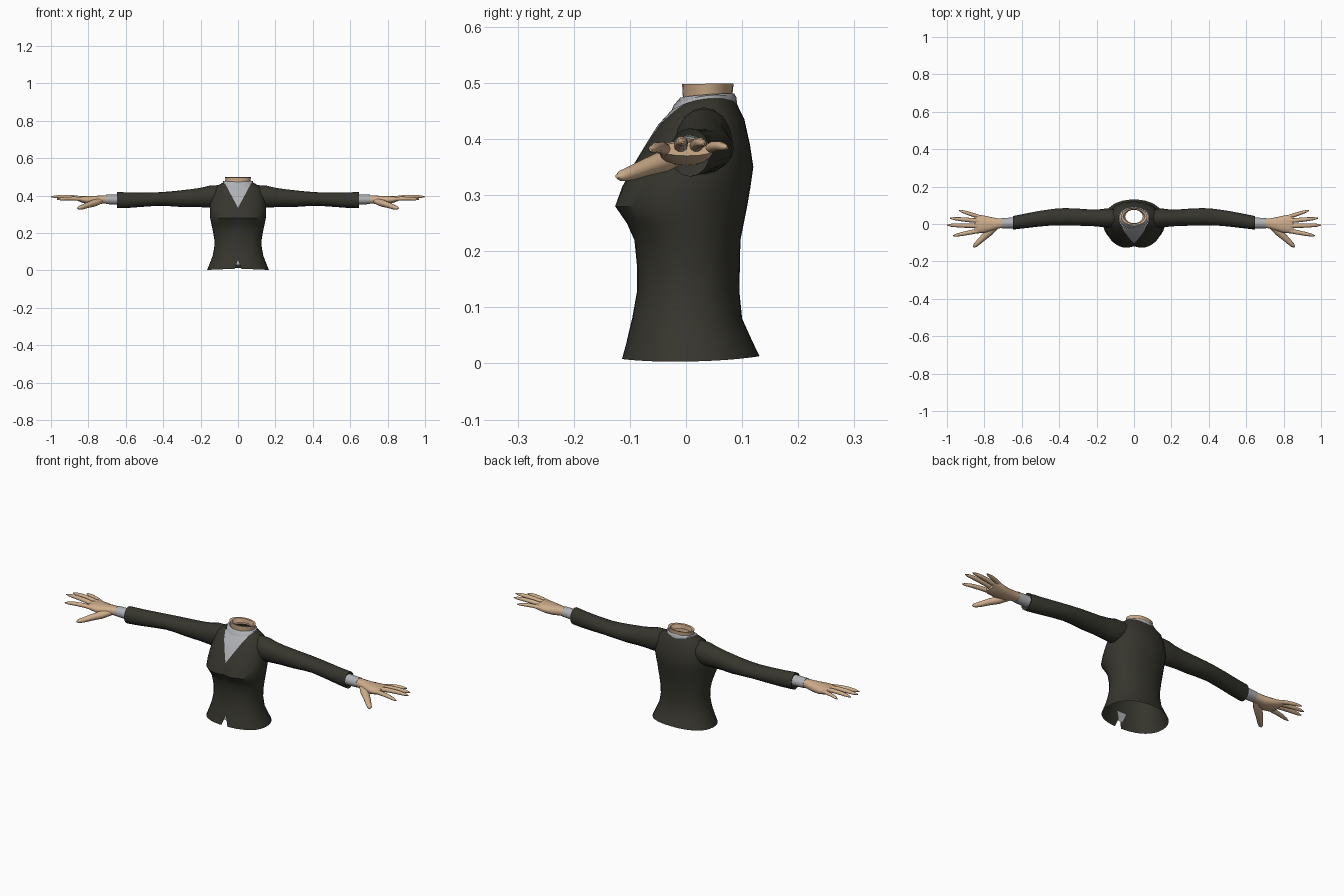
import bpy, bmesh, math
from mathutils import Vector


def material(name, rgb):
    m = bpy.data.materials.new(name)
    m.diffuse_color = (*rgb, 1)
    return m


JACKET = material("dark olive cloth", (0.037, 0.036, 0.027))
SHIRT = material("pale grey shirt", (0.43, 0.44, 0.46))
SKIN = material("skin", (0.62, 0.42, 0.26))


def oval(n, power=2.0):
    """Unit superellipse points, starting at +x."""
    pts = []
    for i in range(n):
        a = 2 * math.pi * i / n
        c, s = math.cos(a), math.sin(a)
        pts.append((math.copysign(abs(c) ** (2 / power), c),
                    math.copysign(abs(s) ** (2 / power), s)))
    return pts


def loft(bm, rings, cap_start=False, cap_end=False):
    """Skin a list of closed rings with quads."""
    rows = [[bm.verts.new(p) for p in r] for r in rings]
    n = len(rows[0])
    for a, b in zip(rows, rows[1:]):
        for i in range(n):
            j = (i + 1) % n
            bm.faces.new((a[i], a[j], b[j], b[i]))
    if cap_start:
        bm.faces.new(rows[0][::-1])
    if cap_end:
        bm.faces.new(rows[-1])


def finish(bm, name, mats, mirror=False, angle=45):
    bmesh.ops.recalc_face_normals(bm, faces=bm.faces[:])
    me = bpy.data.meshes.new(name)
    bm.to_mesh(me)
    bm.free()
    ob = bpy.data.objects.new(name, me)
    bpy.context.collection.objects.link(ob)
    for m in mats:
        me.materials.append(m)
    if mirror:
        mod = ob.modifiers.new("mirror", 'MIRROR')
        mod.use_mirror_merge = False
    bpy.ops.object.select_all(action='DESELECT')
    ob.select_set(True)
    bpy.context.view_layer.objects.active = ob
    bpy.ops.object.shade_smooth_by_angle(angle=math.radians(angle))
    return ob


def upright_ring(zf, zb, hw, yf, yb, arch=0.0, dent=0.0, n=36, power=2.2):
    """Ring around z: front and back heights, raised sides, centre dent in front."""
    ring = []
    for u, v in oval(n, power):
        x = hw * u
        y = (yf + yb) / 2 + v * (yb - yf) / 2
        z = (zf + zb) / 2 + v * (zb - zf) / 2 + arch * u * u
        if v < 0:
            y += dent * math.exp(-(x / 0.03) ** 2)
        ring.append((x, y, z))
    return ring


def arm_ring(x, cy, cz, hy, hz, n=16, power=2.0):
    return [(x, cy + u * hy, cz + v * hz) for u, v in oval(n, power)]


def tube(bm, pts, radii, flat=0.9, n=10):
    """Tapered tube through points, for fingers."""
    pts = [Vector(p) for p in pts]
    rings = []
    for i, p in enumerate(pts):
        d = (pts[min(i + 1, len(pts) - 1)] - pts[max(i - 1, 0)]).normalized()
        side = Vector((0, 0, 1)).cross(d).normalized()
        up = d.cross(side)
        rings.append([p + (side * u + up * v * flat) * radii[i] for u, v in oval(n)])
    loft(bm, rings, True, True)


def cut_front(bm, apex, slope, zmin, zmax):
    """Cut two slanted lines x = +-slope * (z - apex) into the front faces."""
    for s in (1, -1):
        faces = [f for f in bm.faces if f.calc_center_median().y < 0.03
                 and zmin < f.calc_center_median().z < zmax]
        geom = set(faces)
        for f in faces:
            geom.update(f.edges)
            geom.update(f.verts)
        bmesh.ops.bisect_plane(bm, geom=list(geom), dist=1e-5,
                               plane_co=(0, 0, apex), plane_no=(1, 0, -s * slope))


# Jacket body: hem, waist, bust and shoulders
bm = bmesh.new()
loft(bm, [upright_ring(*r) for r in (
    (0.008, 0.013, 0.165, -0.115, 0.131, -0.007),
    (0.035, 0.04, 0.151, -0.107, 0.118),
    (0.08, 0.08, 0.135, -0.096, 0.100),
    (0.13, 0.13, 0.126, -0.087, 0.095),
    (0.17, 0.17, 0.127, -0.087, 0.096),
    (0.22, 0.22, 0.136, -0.092, 0.097),
    (0.25, 0.25, 0.143, -0.110, 0.103, 0, 0.008),
    (0.28, 0.28, 0.149, -0.133, 0.109, 0, 0.014),
    (0.315, 0.315, 0.151, -0.118, 0.115, 0, 0.008),
    (0.35, 0.35, 0.150, -0.096, 0.120),
    (0.39, 0.39, 0.143, -0.072, 0.114),
    (0.425, 0.435, 0.122, -0.050, 0.104, 0.015),
    (0.45, 0.466, 0.080, -0.027, 0.089, 0.013))])

# Shirt front in the V neckline, and an open notch at the hem
cut_front(bm, 0.335, 0.535, 0.3, 0.6)
cut_front(bm, 0.058, -0.36, -1, 0.08)
notch = []
for f in bm.faces:
    c = f.calc_center_median()
    if c.y < 0.03 and c.z > 0.335 and abs(c.x) < 0.535 * (c.z - 0.335):
        f.material_index = 1
    if c.y < 0 and abs(c.x) < 0.36 * (0.058 - c.z):
        notch.append(f)
bmesh.ops.delete(bm, geom=notch, context='FACES')
finish(bm, "jacket_body", [JACKET, SHIRT])

# Shirt showing behind the hem notch
bm = bmesh.new()
bm.faces.new([bm.verts.new(p) for p in (
    (-0.03, -0.086, 0.075), (-0.012, -0.094, 0.028),
    (0.012, -0.094, 0.028), (0.03, -0.086, 0.075))])
finish(bm, "shirt_hem", [SHIRT])

# Shirt collar
bm = bmesh.new()
loft(bm, [upright_ring(*r, n=28, power=2) for r in (
    (0.446, 0.462, 0.080, -0.028, 0.091, 0.012),
    (0.460, 0.474, 0.079, -0.022, 0.090, 0.010),
    (0.474, 0.481, 0.070, -0.010, 0.086, 0.002),
    (0.470, 0.477, 0.064, -0.004, 0.082))])
finish(bm, "shirt_collar", [SHIRT])

# Neck with a rolled-in open rim
bm = bmesh.new()
loft(bm, [upright_ring(*r, n=24, power=2) for r in (
    (0.455, 0.465, 0.064, -0.004, 0.082),
    (0.480, 0.482, 0.066, -0.006, 0.083),
    (0.498, 0.499, 0.070, -0.007, 0.085),
    (0.496, 0.497, 0.058, 0.002, 0.078),
    (0.475, 0.475, 0.047, 0.004, 0.076))])
finish(bm, "neck", [SKIN])

# Sleeves
bm = bmesh.new()
loft(bm, [arm_ring(*r) for r in (
    (0.085, 0.032, 0.405, 0.046, 0.052),
    (0.150, 0.032, 0.395, 0.051, 0.059),
    (0.190, 0.032, 0.391, 0.046, 0.053),
    (0.240, 0.034, 0.388, 0.044, 0.048),
    (0.310, 0.037, 0.384, 0.046, 0.044),
    (0.370, 0.039, 0.383, 0.046, 0.039),
    (0.430, 0.037, 0.382, 0.044, 0.036),
    (0.500, 0.029, 0.379, 0.042, 0.038),
    (0.580, 0.017, 0.376, 0.039, 0.041),
    (0.630, 0.009, 0.376, 0.037, 0.043),
    (0.646, 0.007, 0.376, 0.036, 0.043),
    (0.640, 0.006, 0.378, 0.026, 0.028))], False, True)
finish(bm, "sleeve", [JACKET], mirror=True)

# Shirt cuffs
bm = bmesh.new()
loft(bm, [arm_ring(*r) for r in (
    (0.630, 0.006, 0.379, 0.029, 0.028),
    (0.706, 0.004, 0.380, 0.028, 0.025),
    (0.704, 0.004, 0.380, 0.023, 0.020))], False, True)
finish(bm, "shirt_cuff", [SHIRT], mirror=True)

# Hands: palm, four fingers and a lowered thumb
bm = bmesh.new()
loft(bm, [arm_ring(*r, power=2.3) for r in (
    (0.695, 0.004, 0.380, 0.024, 0.021),
    (0.725, 0.003, 0.379, 0.027, 0.022),
    (0.760, 0.000, 0.375, 0.036, 0.024),
    (0.800, -0.001, 0.376, 0.046, 0.022),
    (0.835, 0.000, 0.380, 0.050, 0.017),
    (0.852, 0.002, 0.382, 0.047, 0.012))], True, True)
fingers = (((0.820, 0.036, 0.381), (0.936, 0.073, 0.384), 0.0105),
           ((0.825, 0.016, 0.385), (0.984, 0.031, 0.391), 0.0120),
           ((0.825, -0.010, 0.385), (0.999, -0.006, 0.394), 0.0125),
           ((0.820, -0.034, 0.380), (0.968, -0.063, 0.380), 0.0120))
for base, tip, r in fingers:
    base, tip = Vector(base), Vector(tip)
    pts = [base.lerp(tip, t) + Vector((0, 0, 0.005 * math.sin(math.pi * t)))
           for t in (0, 0.35, 0.65, 0.88, 1)]
    tube(bm, pts, [r, r, r * 0.88, r * 0.65, r * 0.2])
tube(bm, [(0.735, -0.008, 0.373), (0.770, -0.040, 0.360), (0.805, -0.072, 0.349),
          (0.832, -0.098, 0.339), (0.850, -0.115, 0.334), (0.858, -0.123, 0.333)],
     [0.018, 0.021, 0.017, 0.014, 0.011, 0.004])
finish(bm, "hand", [SKIN], mirror=True, angle=60)
